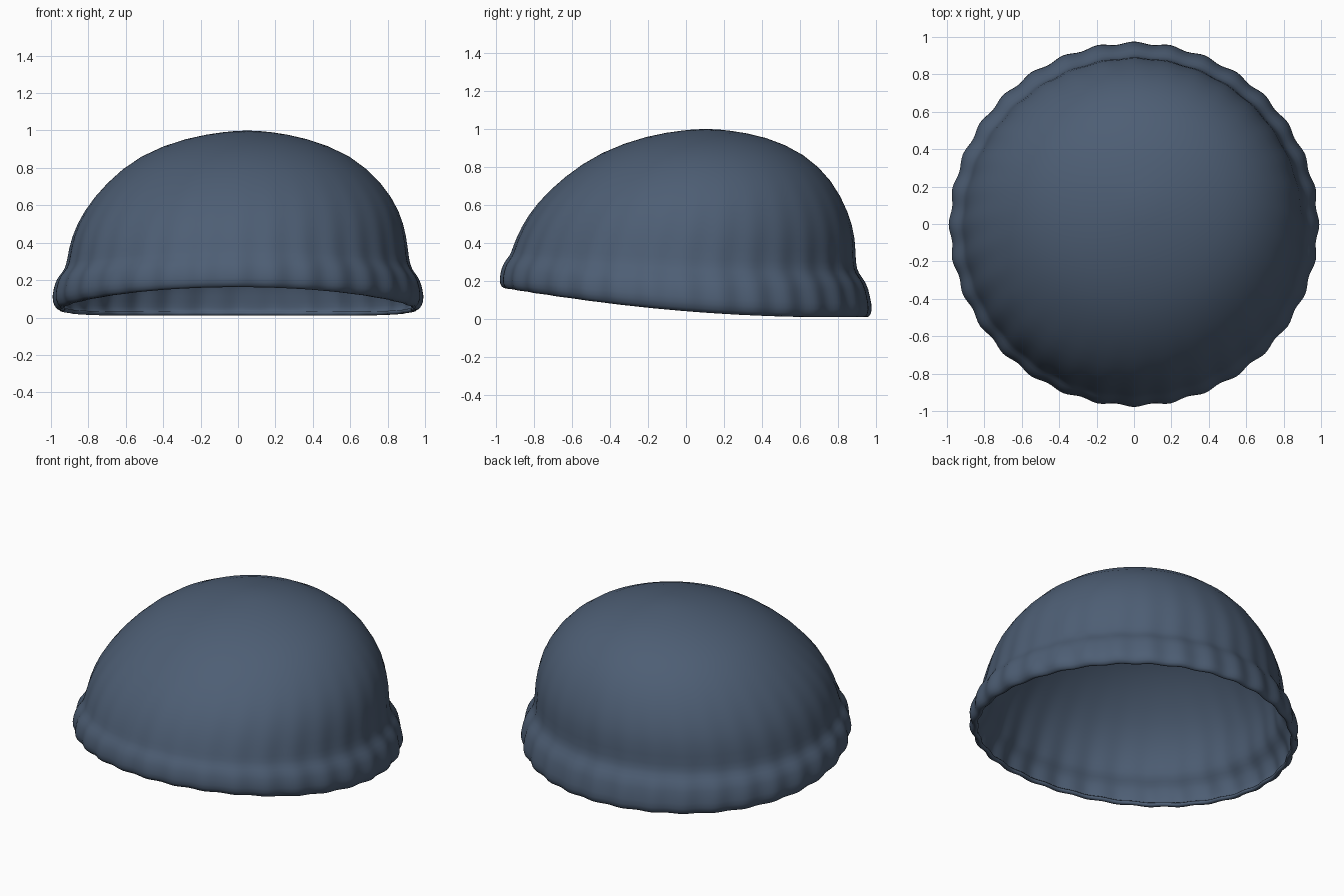
import bpy, bmesh, math

cube = bpy.data.objects.get("Cube")
if cube:
    bpy.data.objects.remove(cube, do_unlink=True)

RIBS = 32
SEGMENTS = RIBS * 4

wool = bpy.data.materials.new("slate blue wool")
wool.use_nodes = True
wool.diffuse_color = (0.075, 0.112, 0.175, 1)
bsdf = wool.node_tree.nodes["Principled BSDF"]
bsdf.inputs["Base Color"].default_value = wool.diffuse_color
bsdf.inputs["Roughness"].default_value = 0.9

# Each ring: front y, front z, back y, back z, right x, left x, side z, rib depth
RINGS = [
    (-.925, .17, .93, .015, -.93, .93, .045, .008),
    (-.95, .155, .955, .005, -.96, .96, .035, .01),
    (-.975, .185, .975, .045, -.99, .99, .085, .011),
    (-.97, .24, .96, .12, -.98, .98, .15, .011),
    (-.955, .295, .945, .19, -.965, .965, .21, .009),
    (-.92, .335, .902, .24, -.92, .925, .255, .007),
    (-.91, .37, .887, .29, -.91, .91, .31, .006),
    (-.868, .48, .89, .42, -.89, .90, .43, .004),
    (-.785, .61, .855, .56, -.825, .865, .57, .002),
    (-.64, .75, .77, .73, -.71, .775, .715, 0),
    (-.45, .88, .625, .87, -.53, .61, .87, 0),
    (-.2, .967, .42, .962, -.27, .36, .964, 0),
    (0, .995, .21, .995, -.06, .16, .995, 0),
]


def add_ring(bm, ring):
    """Rippled, tilted oval loop of vertices."""
    fy, fz, by, bz, rx, lx, sz, depth = ring
    verts = []
    for i in range(SEGMENTS):
        a = math.tau * i / SEGMENTS
        s, c = math.sin(a), math.cos(a)
        ripple = 1 + depth * math.cos(RIBS * a)
        x = (rx + lx) / 2 + (lx - rx) / 2 * s * ripple
        y = (fy + by) / 2 - (by - fy) / 2 * c * ripple
        # Quadratic height through the front, side and back of the ring
        z = sz + (fz - bz) / 2 * c + ((fz + bz) / 2 - sz) * c * c
        verts.append(bm.verts.new((x, y, z)))
    return verts


# Cap with turned-in brim
bm = bmesh.new()
loops = [add_ring(bm, r) for r in RINGS]
for low, high in zip(loops, loops[1:]):
    for i in range(SEGMENTS):
        j = (i + 1) % SEGMENTS
        bm.faces.new((low[i], low[j], high[j], high[i]))
apex = bm.verts.new((.05, .105, 1.0))
for i in range(SEGMENTS):
    bm.faces.new((loops[-1][i], loops[-1][(i + 1) % SEGMENTS], apex))

mesh = bpy.data.meshes.new("knit_cap")
bm.to_mesh(mesh)
bm.free()
mesh.materials.append(wool)
mesh.shade_smooth()
cap = bpy.data.objects.new("knit_cap", mesh)
bpy.context.collection.objects.link(cap)

# Fabric thickness and rounding
solid = cap.modifiers.new("fabric thickness", "SOLIDIFY")
solid.thickness = 0.025
solid.offset = -1
smooth = cap.modifiers.new("soft folds", "SUBSURF")
smooth.levels = smooth.render_levels = 1
